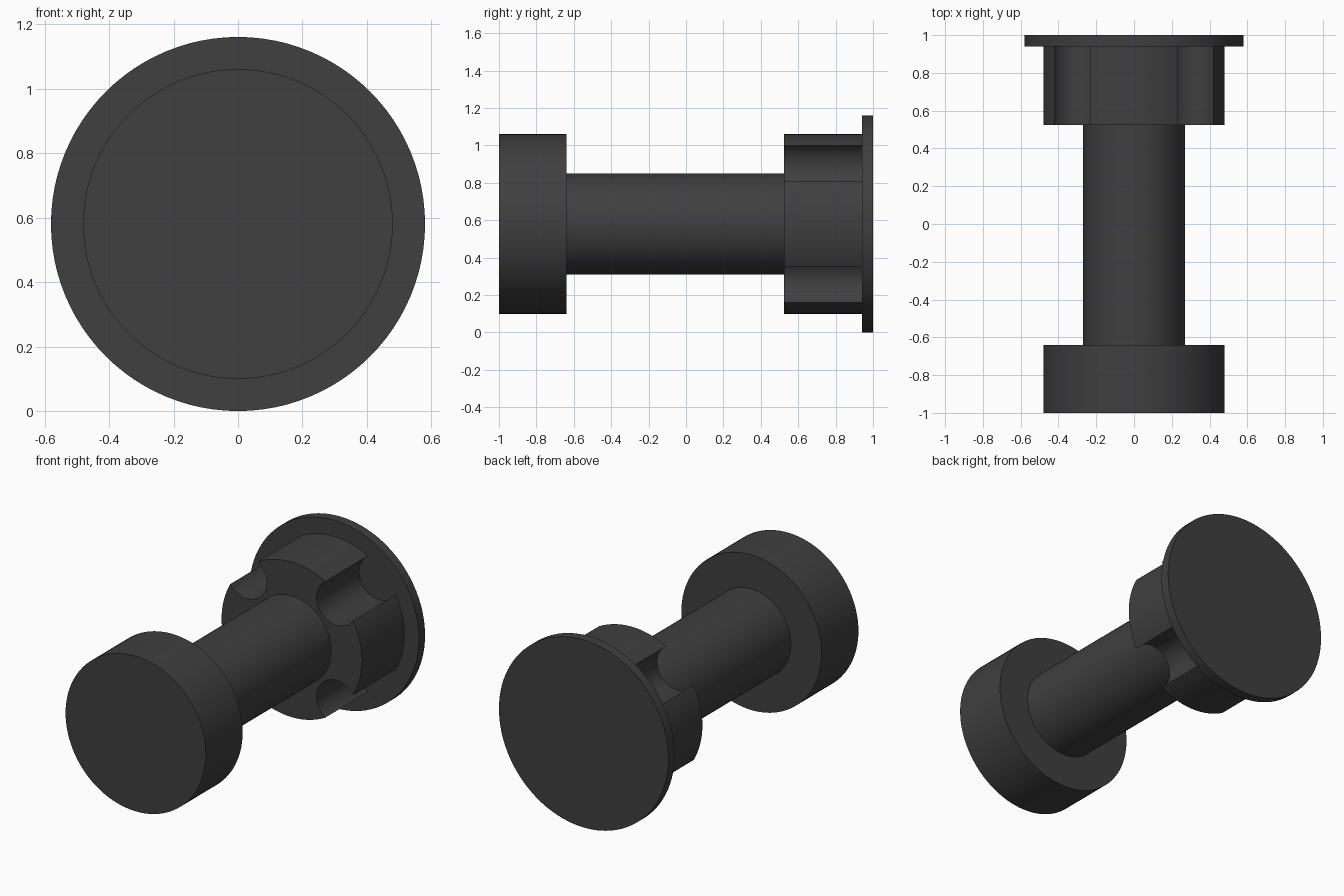
import bpy, bmesh
from math import cos, sin, pi, radians

if "Cube" in bpy.data.objects:
    bpy.data.objects.remove(bpy.data.objects["Cube"])

CZ = 0.58          # height of the turning axis
SEG = 96


def lathe(name, profile, seg, centres=((0, 0),)):
    """Turn a closed (radius, y) profile round axes parallel to y."""
    bm = bmesh.new()
    for cx, cz in centres:
        rings = [[bm.verts.new((cx + r * cos(2 * pi * i / seg), y,
                                CZ + cz + r * sin(2 * pi * i / seg)))
                  for i in range(seg)] for r, y in profile]
        for a, b in zip(rings, rings[1:]):
            for i in range(seg):
                j = (i + 1) % seg
                bm.faces.new((a[i], a[j], b[j], b[i]))
        bm.faces.new(rings[0])
        bm.faces.new(rings[-1])
    bmesh.ops.recalc_face_normals(bm, faces=bm.faces)
    mesh = bpy.data.meshes.new(name)
    bm.to_mesh(mesh)
    bm.free()
    obj = bpy.data.objects.new(name, mesh)
    bpy.context.collection.objects.link(obj)
    return obj


# Turned body: head, shaft, collar and end flange in one profile
body = lathe("flanged_spool", [
    (0.48, -1.0), (0.48, -0.64),
    (0.27, -0.64), (0.27, 0.525),
    (0.48, 0.525), (0.48, 0.94),
    (0.58, 0.94), (0.58, 1.0)], SEG)

# Four round grooves along the collar, on the diagonals
D = 0.435
cutter = lathe("groove_cutter", [(0.137, 0.4), (0.137, 0.9402)], 48,
               [(D * cos(pi / 4 + k * pi / 2), D * sin(pi / 4 + k * pi / 2))
                for k in range(4)])
cutter.hide_render = True

bpy.context.view_layer.objects.active = body
body.select_set(True)
mod = body.modifiers.new("grooves", 'BOOLEAN')
mod.operation = 'DIFFERENCE'
mod.solver = 'EXACT'
mod.object = cutter
bpy.ops.object.modifier_apply(modifier=mod.name)
bpy.data.objects.remove(cutter)

# Smooth round walls with crisp edges
bpy.ops.object.shade_smooth_by_angle(angle=radians(30))

# Dark finish
mat = bpy.data.materials.new("dark_grey")
mat.diffuse_color = (0.05, 0.05, 0.052, 1)
mat.use_nodes = True
mat.node_tree.nodes["Principled BSDF"].inputs["Base Color"].default_value = mat.diffuse_color
body.data.materials.clear()
body.data.materials.append(mat)
